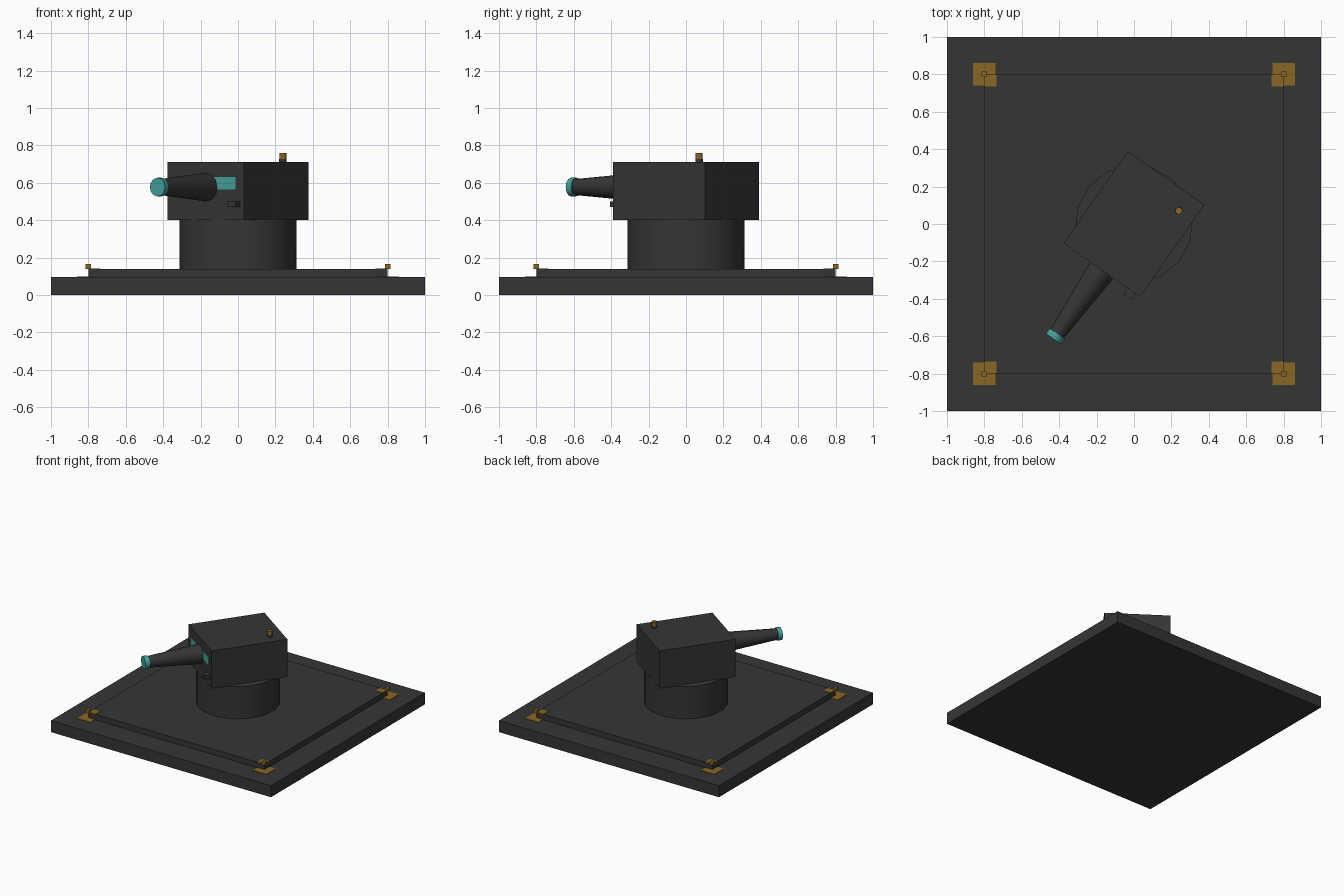
import bpy
from math import radians
from mathutils import Matrix

cube = bpy.data.objects.get("Cube")
if cube:
    bpy.data.objects.remove(cube, do_unlink=True)


def make_material(name, rgb):
    mat = bpy.data.materials.new(name)
    mat.use_nodes = True
    mat.diffuse_color = (*rgb, 1)
    mat.node_tree.nodes["Principled BSDF"].inputs["Base Color"].default_value = (*rgb, 1)
    return mat


DARK = make_material("dark grey metal", (0.036, 0.036, 0.036))
GOLD = make_material("dull gold", (0.25, 0.135, 0.018))
TEAL = make_material("teal glow", (0.06, 0.36, 0.32))

# Everything on the head turns with this matrix
AIM = Matrix.Rotation(radians(-35), 4, 'Z')
FIXED = Matrix.Identity(4)


def finish(obj, name, mat, turn):
    obj.name = name
    obj.data.materials.append(mat)
    obj.matrix_world = turn @ obj.matrix_basis
    return obj


def box(name, mat, center, size, turn=FIXED):
    bpy.ops.mesh.primitive_cube_add(size=1, location=center)
    obj = bpy.context.object
    obj.data.transform(Matrix.Diagonal((*size, 1)))
    return finish(obj, name, mat, turn)


def cone(name, mat, center, r1, r2, depth, sides, rotation=(0, 0, 0), turn=FIXED):
    bpy.ops.mesh.primitive_cone_add(vertices=sides, radius1=r1, radius2=r2, depth=depth,
                                    location=center, rotation=rotation)
    bpy.ops.object.shade_smooth_by_angle(angle=radians(50))
    return finish(bpy.context.object, name, mat, turn)


# Stepped base
box("base_slab", DARK, (0, 0, 0.0475), (2, 2, 0.095))
box("base_step", DARK, (0, 0, 0.1175), (1.6, 1.6, 0.045))

# Gold corner markings on both levels, with a stud on each corner
for sx, side in ((1, "left"), (-1, "right")):
    for sy, end in ((-1, "front"), (1, "back")):
        tag = f"{end}_{side}"
        box(f"slab_marking_{tag}", GOLD, (0.8 * sx, 0.8 * sy, 0.096), (0.12, 0.12, 0.004))
        box(f"step_marking_{tag}", GOLD, (0.768 * sx, 0.768 * sy, 0.14), (0.064, 0.064, 0.004))
        box(f"corner_stud_{tag}", GOLD, (0.8 * sx, 0.8 * sy, 0.152), (0.03, 0.03, 0.026))

# Pedestal
cone("pedestal", DARK, (0, 0, 0.27), 0.315, 0.315, 0.27, 16, (0, 0, radians(5)))

# Turret head and its front details
box("turret_head", DARK, (0, 0, 0.555), (0.5, 0.6, 0.31), AIM)
box("sensor_strip", TEAL, (0, -0.3, 0.597), (0.39, 0.006, 0.065), AIM)
box("front_sight_block", DARK, (0.195, -0.317, 0.486), (0.055, 0.046, 0.03), AIM)

# Barrel and muzzle
FORWARD = (radians(90), 0, 0)
cone("barrel", DARK, (0, -0.505, 0.577), 0.077, 0.043, 0.43, 12, FORWARD, AIM)
cone("muzzle_ring", TEAL, (0, -0.733, 0.577), 0.05, 0.05, 0.035, 12, FORWARD, AIM)

# Roof beacon
cone("beacon_stalk", DARK, (0.156, 0.195, 0.717), 0.02, 0.02, 0.018, 12, turn=AIM)
cone("beacon_cap", GOLD, (0.156, 0.195, 0.742), 0.019, 0.019, 0.034, 12, turn=AIM)
